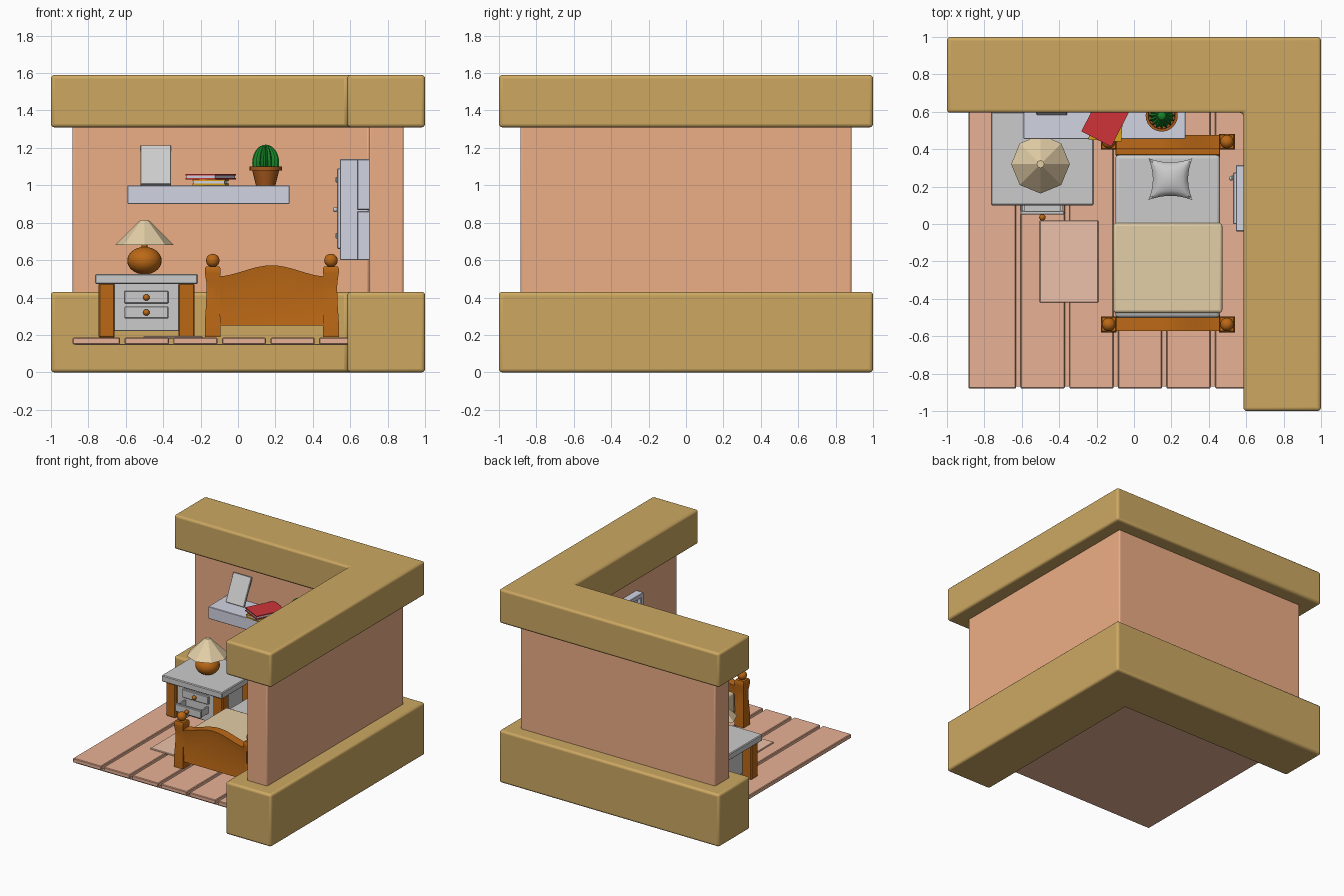
import bpy, bmesh, math
from mathutils import Matrix, Vector

if "Cube" in bpy.data.objects:
    bpy.data.objects.remove(bpy.data.objects["Cube"])

def mat(name, rgb):
    m = bpy.data.materials.new(name)
    m.diffuse_color = [(c / 255) ** 2.2 for c in rgb] + [1]
    m.use_nodes = True
    m.node_tree.nodes["Principled BSDF"].inputs["Base Color"].default_value = m.diffuse_color
    return m

GOLD = mat("gold_trim", (204, 167, 98))
WALL = mat("peach_wall", (236, 172, 133))
PLANK = mat("plank_wood", (232, 176, 148))
WOOD = mat("brown_wood", (186, 104, 28))
CREAM = mat("cream_cloth", (226, 205, 165))
PALE = mat("pale_lavender", (208, 210, 226))
RED = mat("red_cover", (205, 55, 60))
YELLOW = mat("yellow_cover", (215, 160, 30))
GREEN = mat("green_cactus", (30, 130, 45))
CLAY = mat("clay_pot", (165, 90, 35))
RUG = mat("rug_cloth", (236, 192, 168))

def finish(name, bm, m=None, bevel=0, segs=2, smooth=True):
    bmesh.ops.recalc_face_normals(bm, faces=bm.faces)
    me = bpy.data.meshes.new(name)
    bm.to_mesh(me)
    bm.free()
    o = bpy.data.objects.new(name, me)
    bpy.context.collection.objects.link(o)
    if m:
        me.materials.append(m)
    if bevel:
        b = o.modifiers.new("bevel", "BEVEL")
        b.width, b.segments, b.limit_method = bevel, segs, "ANGLE"
    if smooth:
        bpy.ops.object.select_all(action="DESELECT")
        o.select_set(True)
        bpy.context.view_layer.objects.active = o
        bpy.ops.object.shade_smooth_by_angle(angle=math.radians(35))
    return o

def box(name, x, y, z, m=None, bevel=0.004, segs=1, rot=None):
    bm = bmesh.new()
    bmesh.ops.create_cube(bm, size=1)
    bmesh.ops.scale(bm, vec=(x[1] - x[0], y[1] - y[0], z[1] - z[0]), verts=bm.verts)
    if rot:
        bmesh.ops.rotate(bm, matrix=Matrix.Rotation(math.radians(rot[0]), 3, rot[1]), verts=bm.verts)
    bmesh.ops.translate(bm, vec=(sum(x) / 2, sum(y) / 2, sum(z) / 2), verts=bm.verts)
    return finish(name, bm, m, bevel, segs, segs > 1)

def prism(name, pts, z0, z1, m, bevel):
    bm = bmesh.new()
    f = bm.faces.new([bm.verts.new((x, y, z0)) for x, y in pts])
    r = bmesh.ops.extrude_face_region(bm, geom=[f])
    bmesh.ops.translate(bm, vec=(0, 0, z1 - z0), verts=[v for v in r["geom"] if isinstance(v, bmesh.types.BMVert)])
    return finish(name, bm, m, bevel, 3)

def lathe(name, prof, x, y, m, n=24, turn=0, rib=0, smooth=True):
    bm = bmesh.new()
    rings = []
    for r, z in prof:
        ring = []
        for i in range(n):
            a = 2 * math.pi * i / n + turn
            q = r * (1 - rib * (i % 2))
            ring.append(bm.verts.new((x + q * math.cos(a), y + q * math.sin(a), z)))
        rings.append(ring)
    for a, b in zip(rings, rings[1:]):
        for i in range(n):
            bm.faces.new((a[i], a[(i + 1) % n], b[(i + 1) % n], b[i]))
    bm.faces.new(rings[0])
    bm.faces.new(rings[-1])
    return finish(name, bm, m, smooth=smooth)

def ball(name, loc, r, m, sz=1):
    bm = bmesh.new()
    bmesh.ops.create_uvsphere(bm, u_segments=24, v_segments=14, radius=r)
    bmesh.ops.scale(bm, vec=(1, 1, sz), verts=bm.verts)
    bmesh.ops.translate(bm, vec=loc, verts=bm.verts)
    return finish(name, bm, m)

def ell(o, xi, yi):
    return [(-o, yi), (xi, yi), (xi, -o), (o, -o), (o, o), (-o, o)]

# Room shell
prism("lower_wall_trim", ell(1, .585, .595), 0, .43, GOLD, .018)
prism("wall", ell(.885, .70, .70), .40, 1.34, WALL, .01)
prism("upper_wall_trim", ell(1, .585, .595), 1.31, 1.59, GOLD, .018)

# Floor
box("floor_base", (-.87, .65), (-.87, .65), (.145, .152), PLANK, 0)
for i in range(6):
    x0 = -.885 + .26 * i if i == 0 else -.866 + .26 * i
    box("floor_plank", (x0, -.63 + .26 * i), (-.88, .65), (.15, .185), PLANK, .005)
box("rug", (-.505, -.19), (-.42, .02), (.18, .194), RUG, .004)

# Bed ends: arched panel, square turned posts and knobs
def bed_end(name, yc):
    bm = bmesh.new()
    pts = [(-.12, .25), (.48, .25)]
    for i in range(17):
        u = 1 - i / 8
        pts.append((.18 + .30 * u, .512 + .06 * (.5 + .5 * math.cos(math.pi * u))))
    f = bm.faces.new([bm.verts.new((x, yc - .036, z)) for x, z in pts])
    r = bmesh.ops.extrude_face_region(bm, geom=[f])
    bmesh.ops.translate(bm, vec=(0, .072, 0), verts=[v for v in r["geom"] if isinstance(v, bmesh.types.BMVert)])
    bmesh.ops.recalc_face_normals(bm, faces=bm.faces)
    for s in (-1, 1):
        face = [g for g in bm.faces if g.normal.y * s > .9 and len(g.verts) > 6]
        bmesh.ops.inset_region(bm, faces=face, thickness=.06, depth=0)
        bmesh.ops.translate(bm, vec=(0, -s * .008, 0), verts=list({v for g in face for v in g.verts}))
    finish(name + "_panel", bm, WOOD)
    q = math.sqrt(2)
    prof = [(.042, .19), (.042, .27), (.036, .36), (.033, .44), (.034, .48), (.042, .53), (.042, .555), (.036, .567)]
    for x in (-.135, .497):
        lathe(name + "_post", [(r * q, z) for r, z in prof], x, yc, WOOD, 4, math.pi / 4)
        ball(name + "_knob", (x, yc, .598), .036, WOOD)

bed_end("footboard", -.537)
bed_end("headboard", .44)
box("head_rail", (-.10, .46), (.367, .41), (.25, .45), WOOD)
for x in (-.095, .43):
    box("bed_side_rail", (x, x + .03), (-.51, .41), (.26, .34), WOOD)
box("mattress", (-.10, .46), (-.50, .37), (.30, .46), None, .02, 3)
box("blanket", (-.11, .472), (-.475, .005), (.31, .475), CREAM, .015, 3)

# Pillow with pinched corners
bm = bmesh.new()
for s in (-1, 1):
    g = bmesh.ops.create_grid(bm, x_segments=14, y_segments=14, size=1)
    for v in g["verts"]:
        u, w = v.co.x, v.co.y
        h = max(0, (1 - u * u) * (1 - w * w)) ** .5
        v.co = Vector((.195 + .118 * u * (1 - .2 * (1 - w * w)), .24 + .112 * w * (1 - .2 * (1 - u * u)), .495 + s * .045 * h))
bmesh.ops.remove_doubles(bm, verts=bm.verts, dist=.0005)
finish("pillow", bm)

# Nightstand
box("nightstand_top", (-.765, -.215), (.10, .60), (.472, .525), None, .006)
box("nightstand_body", (-.665, -.31), (.16, .58), (.22, .475))
for x in ((-.745, -.66), (-.318, -.233)):
    for y in ((.13, .215), (.50, .585)):
        box("nightstand_leg", x, y, (.185, .475), WOOD, .006)
box("upper_drawer_front", (-.608, -.372), (.142, .17), (.368, .435))
ball("upper_drawer_knob", (-.49, .13, .40), .017, WOOD)
box("lower_drawer_front", (-.608, -.372), (.05, .07), (.288, .352))
ball("lower_drawer_knob", (-.49, .035, .32), .017, WOOD)
for x in (-.598, -.394):
    box("lower_drawer_side", (x, x + .012), (.07, .17), (.293, .345), None, 0)
box("lower_drawer_floor", (-.598, -.382), (.07, .17), (.29, .30), None, 0)

# Lamp
ball("lamp_base", (-.5, .32, .597), .092, WOOD, .8)
lathe("lamp_neck", [(.015, .66), (.015, .80)], -.5, .32, WOOD, 12)
lathe("lamp_shade", [(.157, .68), (.028, .808), (.02, .815)], -.5, .32, CREAM, 8, 0, 0, False)

# Shelf with leaning frame, books and cactus
box("shelf", (-.59, .275), (.455, .71), (.90, 1.0), PALE, .003)
box("picture_frame", (-.522, -.357), (.632, .652), (.99, 1.222), None, .003, rot=(-26, "X"))
box("lower_book", (-.235, -.06), (.445, .68), (1.0, 1.009), YELLOW, 0, rot=(-4, "Z"))
box("lower_book_pages", (-.23, -.065), (.45, .675), (1.008, 1.023), PALE, 0, rot=(-4, "Z"))
box("lower_book_cover", (-.235, -.06), (.445, .68), (1.022, 1.031), YELLOW, 0, rot=(-4, "Z"))
for z, m, d in (((1.031, 1.038), RED, 0), ((1.037, 1.053), PALE, .005), ((1.052, 1.06), RED, 0)):
    box("upper_book_layer", (-.236 + d, -.056 - d), (.441 + d, .685 - d), z, m, 0, rot=(-27, "Z"))
lathe("cactus_pot", [(.052, 1.0), (.072, 1.08), (.086, 1.08), (.086, 1.10), (.072, 1.10), (.07, 1.085)], .148, .58, CLAY)
prof = [(.072 * math.cos(t), 1.12 + .097 * math.sin(t)) for t in [-.4 + 1.95 * i / 10 for i in range(11)]]
lathe("cactus", prof, .148, .58, GREEN, 32, 0, .2)

# Window on the right wall: framed panes and one half standing open
for z in ((.60, .862), (.868, 1.14)):
    box("window_pane", (.67, .71), (-.33, .0), (z[0] + .03, z[1] - .03), PALE, 0)
    for e in (z[0], z[1] - .035):
        box("window_rail", (.637, .71), (-.36, .315), (e, e + .035), PALE)
    for y in (-.36, -.04):
        box("window_stile", (.637, .71), (y, y + .035), z, PALE)
box("window_shutter", (.545, .70), (-.04, .315), (.60, 1.14), PALE)
box("shutter_panel", (.53, .55), (.0, .275), (.66, 1.09), PALE)
ball("shutter_knob", (.52, .245, .87), .013, None)
for z in (.73, 1.03):
    box("shutter_hinge", (.522, .545), (.235, .26), (z - .015, z + .015))
